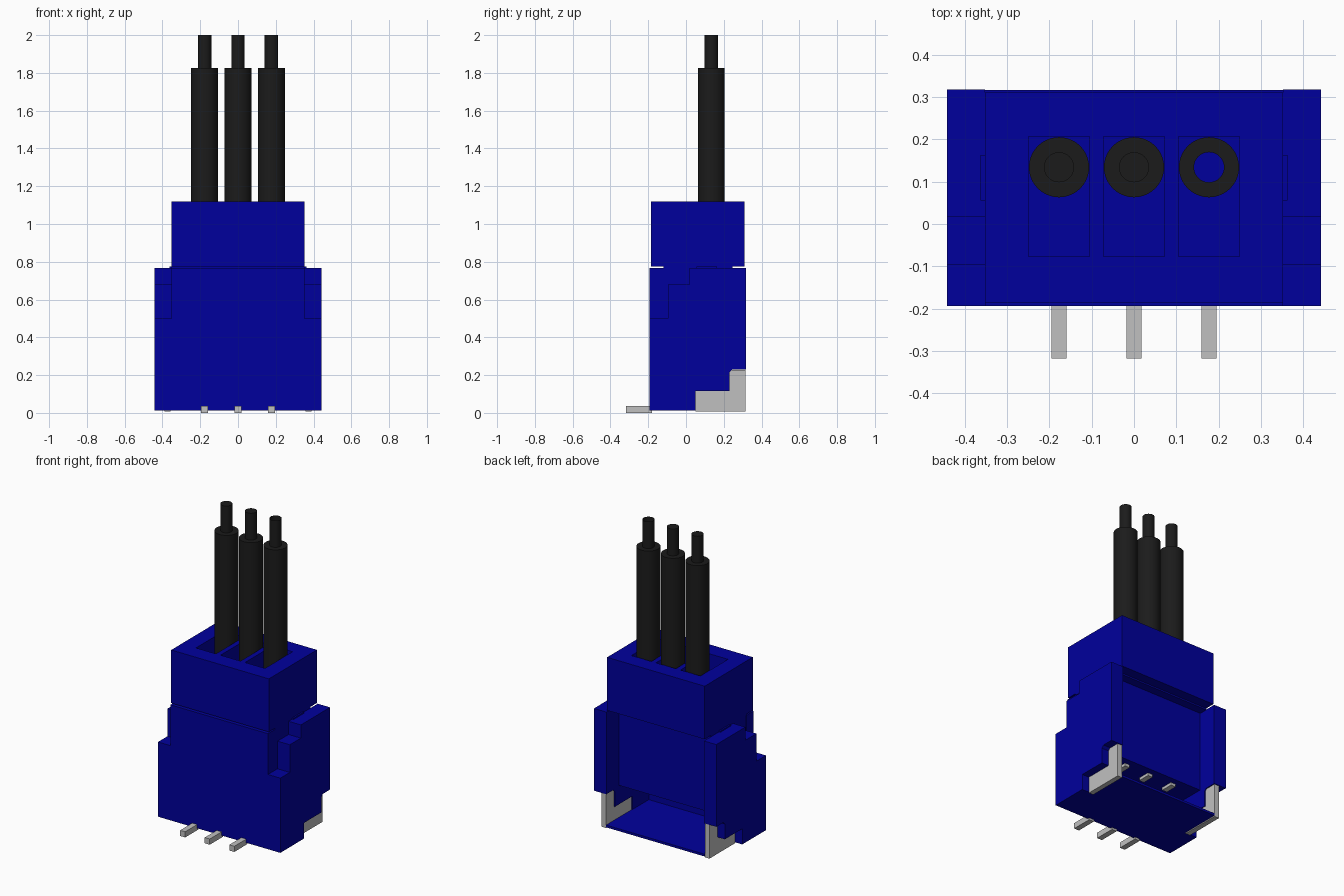
import bpy, bmesh, math
from mathutils import Vector

if "Cube" in bpy.data.objects:
    bpy.data.objects.remove(bpy.data.objects["Cube"])


def material(name, r, g, b):
    m = bpy.data.materials.new(name)
    m.use_nodes = True
    m.diffuse_color = (r, g, b, 1)
    bsdf = next(n for n in m.node_tree.nodes if n.type == 'BSDF_PRINCIPLED')
    bsdf.inputs["Base Color"].default_value = (r, g, b, 1)
    return m


BLUE = material("deep blue plastic", 0.0, 0.0, 0.335)
METAL = material("grey metal", 0.53, 0.53, 0.53)
BLACK = material("black insulation", 0.011, 0.011, 0.011)


def add_object(name, bm, mat):
    mesh = bpy.data.meshes.new(name)
    bmesh.ops.recalc_face_normals(bm, faces=bm.faces)
    bm.to_mesh(mesh)
    bm.free()
    mesh.materials.append(mat)
    ob = bpy.data.objects.new(name, mesh)
    bpy.context.collection.objects.link(ob)
    return ob


def box(name, x, y, z, mat):
    bm = bmesh.new()
    bmesh.ops.create_cube(bm, size=1)
    for v in bm.verts:
        v.co = Vector([(r[0] + r[1]) / 2 + c * (r[1] - r[0]) for c, r in zip(v.co, (x, y, z))])
    return add_object(name, bm, mat)


def side_plate(name, profile, x0, x1, mat):
    """Extrude a (y, z) outline from x0 to x1."""
    bm = bmesh.new()
    face = bm.faces.new([bm.verts.new((x0, y, z)) for y, z in profile])
    out = bmesh.ops.extrude_face_region(bm, geom=[face])
    bmesh.ops.translate(bm, vec=(x1 - x0, 0, 0),
                        verts=[g for g in out["geom"] if isinstance(g, bmesh.types.BMVert)])
    return add_object(name, bm, mat)


def lathe(name, profile, x, y, mat, sides=40):
    """Spin an (r, z) outline around a vertical axis."""
    bm = bmesh.new()
    verts = [bm.verts.new((r, 0, z)) for r, z in profile]
    edges = [bm.edges.new(p) for p in zip(verts, verts[1:])]
    bmesh.ops.spin(bm, geom=verts + edges, cent=(0, 0, 0), axis=(0, 0, 1),
                   angle=math.tau, steps=sides)
    bmesh.ops.remove_doubles(bm, verts=bm.verts, dist=1e-4)
    bmesh.ops.translate(bm, vec=(x, y, 0), verts=bm.verts)
    ob = add_object(name, bm, mat)
    bpy.ops.object.select_all(action='DESELECT')
    ob.select_set(True)
    bpy.context.view_layer.objects.active = ob
    bpy.ops.object.shade_smooth_by_angle(angle=math.radians(40))
    return ob


PITCH = 0.177
WIRE_Y = 0.134
POCKET_Z = 0.785

# Header: stepped side walls, front wall and thin floor
wall = [(-0.194, 0.013), (0.05, 0.013), (0.05, 0.115), (0.23, 0.115), (0.23, 0.215),
        (0.245, 0.23), (0.318, 0.23), (0.318, 0.766), (0.018, 0.766), (0.018, 0.68),
        (-0.096, 0.68), (-0.096, 0.5), (-0.194, 0.5)]
tab = [(0.05, 0.008), (0.315, 0.008), (0.315, 0.228), (0.23, 0.228), (0.23, 0.115), (0.05, 0.115)]
for side, s in (("left", 1), ("right", -1)):
    side_plate(f"header_wall_{side}", wall, s * 0.352, s * 0.441, BLUE)
    side_plate(f"solder_tab_{side}", tab, s * 0.357, s * 0.39, METAL)
    box(f"plug_rib_{side}", sorted((s * 0.34, s * 0.362)), (0.055, 0.163), (0.25, 0.774), BLUE)
box("header_front_wall", (-0.352, 0.352), (-0.194, -0.12), (0.013, 0.766), BLUE)
box("header_floor", (-0.355, 0.355), (-0.12, 0.316), (0.013, 0.028), BLUE)

# Plug: lower body, and a cap with three wire pockets
box("plug_body", (-0.35, 0.35), (-0.12, 0.19), (0.24, 0.78), BLUE)
box("plug_neck", (-0.352, 0.352), (-0.12, 0.245), (0.764, 0.78), BLUE)
cap = box("plug_cap", (-0.352, 0.352), (-0.185, 0.31), (0.774, 1.12), BLUE)
for i in (-1, 0, 1):
    cx = i * PITCH
    cutter = box("pocket_cutter", (cx - 0.072, cx + 0.072), (-0.077, 0.207), (POCKET_Z, 1.3), BLUE)
    cutter.hide_render = True
    mod = cap.modifiers.new("pocket", 'BOOLEAN')
    mod.operation = 'DIFFERENCE'
    mod.solver = 'EXACT'
    mod.object = cutter
    bpy.context.view_layer.objects.active = cap
    bpy.ops.object.modifier_apply(modifier=mod.name)
    bpy.data.objects.remove(cutter)

# Wires with stripped ends (the last one is an open tube), contacts and pins
for i, label in ((-1, "right"), (0, "middle"), (1, "left")):
    cx = i * PITCH
    outline = [(0.071, POCKET_Z), (0.071, 1.825), (0.0355, 1.825), (0.0355, 2.0)]
    if i < 1:
        outline.append((0, 2.0))
    lathe(f"wire_{label}", outline, cx, WIRE_Y, BLACK)
    box(f"contact_{label}", (cx - 0.018, cx + 0.018), (0.07, 0.15), (0.222, 0.242), METAL)
    box(f"pin_{label}", (cx - 0.018, cx + 0.018), (-0.317, -0.18), (0, 0.037), METAL)
